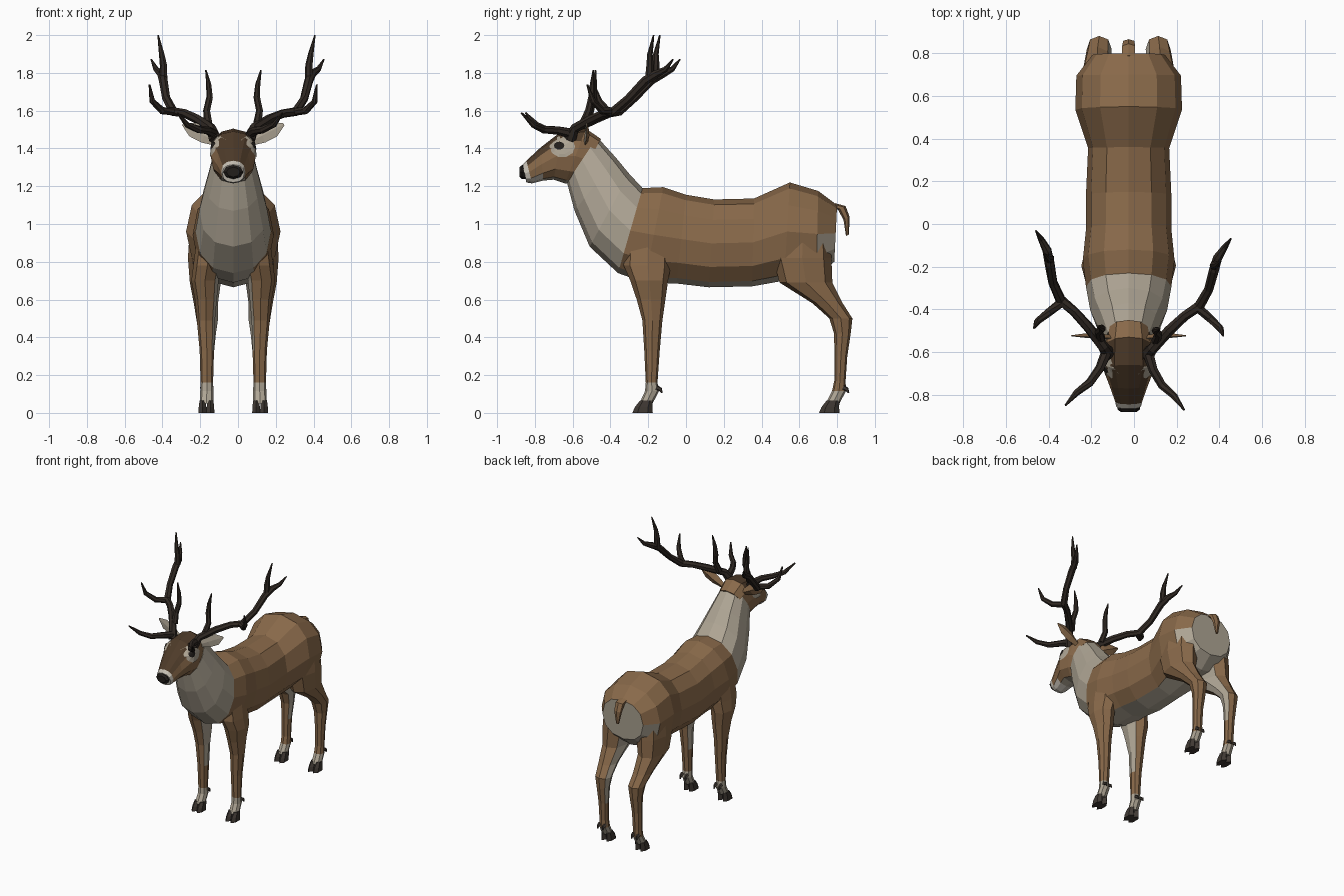
import bpy, bmesh, math
from mathutils import Vector
from mathutils.bvhtree import BVHTree

if "Cube" in bpy.data.objects:
    bpy.data.objects.remove(bpy.data.objects["Cube"])

CX = -0.025  # centre line of the animal


def material(name, rgb):
    m = bpy.data.materials.new(name)
    m.diffuse_color = (*rgb, 1)
    m.use_nodes = True
    m.node_tree.nodes["Principled BSDF"].inputs["Base Color"].default_value = m.diffuse_color
    return m


BROWN, PALE, DARK, ANTLER, HOOF, BLACK, WHITE = range(7)
MATS = [material("brown coat", (0.25, 0.142, 0.068)),
        material("pale coat", (0.43, 0.38, 0.30)),
        material("dark brown coat", (0.075, 0.043, 0.022)),
        material("antler", (0.030, 0.022, 0.017)),
        material("hoof", (0.05, 0.04, 0.033)),
        material("black", (0.016, 0.013, 0.011)),
        material("white muzzle", (0.56, 0.52, 0.45))]


def finish(name, bm, rule, side=1, offset=CX):
    """Colour faces by rule(centre, normal) and make a flat shaded object."""
    bmesh.ops.recalc_face_normals(bm, faces=bm.faces)
    bm.normal_update()
    for f in bm.faces:
        c, n = f.calc_center_median(), f.normal.copy()
        c.x *= side
        n.x *= side
        f.material_index = rule(c, n)
    bmesh.ops.translate(bm, verts=bm.verts, vec=(offset, 0, 0))
    me = bpy.data.meshes.new(name)
    bm.to_mesh(me)
    bm.free()
    for m in MATS:
        me.materials.append(m)
    ob = bpy.data.objects.new(name, me)
    bpy.context.collection.objects.link(ob)
    return ob


def add_loft(bm, rings):
    rows = [[bm.verts.new(p) for p in r] for r in rings]
    n = len(rows[0])
    for a, b in zip(rows, rows[1:]):
        for i in range(n):
            j = (i + 1) % n
            bm.faces.new((a[i], a[j], b[j], b[i]))
    bm.faces.new(rows[0])
    bm.faces.new(rows[-1])


def ring(c, u, v, n=12, power=1.0):
    c, u, v = Vector(c), Vector(u), Vector(v)
    pw = lambda t: math.copysign(abs(t) ** power, t)
    return [c + u * pw(math.sin(a)) + v * pw(math.cos(a))
            for a in (2 * math.pi * k / n for k in range(n))]


def sections(data, power):
    """Rings from top (y, z), bottom (y, z) and half width."""
    out = []
    for ty, tz, by, bz, w in data:
        c = (0, (ty + by) / 2, (tz + bz) / 2)
        out.append(ring(c, (w, 0, 0), (0, (ty - by) / 2, (tz - bz) / 2), 12, power))
    return out


def add_tube(bm, pts, n=7):
    """Tapered tube through (x, y, z, radius) points."""
    ps = [Vector(p[:3]) for p in pts]
    rings = []
    for i, p in enumerate(ps):
        t = (ps[min(i + 1, len(ps) - 1)] - ps[max(i - 1, 0)]).normalized()
        ref = Vector((1, 0, 0)) if abs(t.x) < 0.85 else Vector((0, 1, 0))
        u = t.cross(ref).normalized()
        rings.append(ring(p, u * pts[i][3], t.cross(u) * pts[i][3], n))
    add_loft(bm, rings)


# Neck and torso
NECK = [(-.47, 1.46, -.63, 1.22, .11), (-.37, 1.35, -.59, 1.07, .145),
        (-.30, 1.265, -.51, .88, .18), (-.23, 1.19, -.36, .74, .20)]
TORSO = NECK[-1:] + [
    (-.12, 1.195, -.22, .69, .215), (0, 1.155, -.05, .685, .20), (.15, 1.13, .12, .665, .20),
    (.36, 1.135, .35, .67, .19), (.55, 1.22, .52, .70, .25), (.70, 1.175, .69, .72, .245),
    (.80, 1.10, .785, .80, .17)]


def torso_rule(c, n):
    if n.z < -0.8 and c.z < 0.74:
        return PALE
    if c.y > 0.72 and c.z < 1.07 and n.y > 0.6:
        return PALE
    return BROWN


bm = bmesh.new()
add_loft(bm, sections(NECK, 0.9))
finish("neck", bm, lambda c, n: PALE)
bm = bmesh.new()
add_loft(bm, sections(TORSO, 0.9))
finish("torso", bm, torso_rule)

# Tail
bm = bmesh.new()
add_loft(bm, [ring((0, y, z), (w, 0, 0), (0, d, d * .5), 6) for y, z, w, d in
              ((.77, 1.10, .035, .02), (.825, 1.085, .035, .02), (.85, 1.03, .03, .016),
               (.855, .94, .01, .008))])
finish("tail", bm, lambda c, n: BROWN)

# Head
HEAD = [(-.45, 1.45, -.58, 1.22, .10), (-.53, 1.505, -.64, 1.215, .115),
        (-.66, 1.49, -.70, 1.235, .12), (-.77, 1.405, -.755, 1.23, .088),
        (-.845, 1.335, -.815, 1.215, .064), (-.865, 1.315, -.845, 1.22, .058)]


def head_rule(c, n):
    if c.y < -0.82 or (c.y < -.77 and n.z < -.6):
        return WHITE
    if n.z < -0.7:
        return PALE
    return DARK if n.z > 0.5 and c.y < -0.57 and abs(c.x) < 0.09 else BROWN


bm = bmesh.new()
add_loft(bm, sections(HEAD, 0.85))
bm.normal_update()
head_tree = BVHTree.FromBMesh(bm)
finish("head", bm, head_rule)

# Nose
bm = bmesh.new()
add_loft(bm, [ring((0, y, 1.275), (w, 0, 0), (0, 0, h), 8) for y, w, h in
              ((-.84, .05, .035), (-.868, .053, .037), (-.882, .036, .026))])
finish("nose", bm, lambda c, n: BLACK)


def draped_disc(name, side, cy, cz, ry, rz, lift, mat):
    """Thin plate laid over the side of the head."""
    def spot(r, a):
        y, z = cy + ry * r * math.cos(a), cz + rz * r * math.sin(a)
        hit = head_tree.ray_cast(Vector((1, y, z)), Vector((-1, 0, 0)))[0]
        return Vector((side * ((hit.x if hit else .08) + lift), y, z))
    b = bmesh.new()
    rows = [[b.verts.new(spot(r, k * math.pi / 5)) for k in range(10)] for r in (.35, .7, 1)]
    b.faces.new(rows[0])
    for p, q in zip(rows, rows[1:]):
        for i in range(10):
            j = (i + 1) % 10
            b.faces.new((p[i], p[j], q[j], q[i]))
    finish(name, b, lambda c, n: mat)


# Legs: x, y, z, half width, half depth
FRONT = [(.12, -.20, .95, .07, .12), (.137, -.205, .78, .075, .125), (.15, -.195, .70, .072, .10),
         (.145, -.185, .60, .058, .076), (.145, -.178, .49, .048, .053), (.14, -.18, .33, .038, .041),
         (.14, -.182, .16, .033, .031), (.14, -.18, .115, .035, .037), (.142, -.212, .05, .036, .035)]
HIND = [(.13, .62, .98, .10, .14), (.14, .615, .82, .10, .155), (.148, .635, .69, .082, .14),
        (.145, .75, .58, .064, .08), (.138, .82, .50, .058, .061), (.138, .828, .42, .046, .044),
        (.14, .82, .30, .036, .034), (.14, .815, .17, .033, .030), (.14, .81, .115, .035, .037),
        (.142, .776, .05, .036, .036)]


def leg_rule(c, n):
    if c.z < 0.14:
        return PALE
    return PALE if n.x < -0.6 and 0.3 < c.z < 0.85 else BROWN


# Antler branches: x, y, z, radius
BRANCHES = [
    [(.09, -.61, 1.45, .034), (.115, -.58, 1.51, .026), (.19, -.49, 1.555, .025),
     (.26, -.42, 1.585, .023), (.325, -.37, 1.595, .025), (.365, -.29, 1.665, .022),
     (.385, -.20, 1.76, .024), (.40, -.14, 1.795, .022), (.43, -.09, 1.82, .015),
     (.457, -.05, 1.872, .004)],
    [(.10, -.61, 1.48, .026), (.125, -.68, 1.495, .022), (.17, -.75, 1.50, .020),
     (.23, -.80, 1.525, .016), (.278, -.86, 1.588, .005)],
    [(.13, -.54, 1.53, .023), (.14, -.51, 1.60, .019), (.125, -.495, 1.67, .018),
     (.13, -.49, 1.74, .014), (.146, -.485, 1.815, .004)],
    [(.32, -.38, 1.595, .022), (.38, -.43, 1.60, .020), (.43, -.475, 1.65, .016),
     (.443, -.505, 1.738, .005)],
    [(.385, -.18, 1.77, .022), (.385, -.175, 1.84, .020), (.395, -.175, 1.90, .015),
     (.415, -.155, 2.0, .004)]]

# Paired parts
for side, tag in ((1, "right"), (-1, "left")):
    draped_disc("eye_patch_" + tag, side, -.655, 1.41, .068, .058, .005, PALE)
    draped_disc("eye_" + tag, side, -.672, 1.415, .028, .021, .009, BLACK)

    for leg, data in (("front_leg_", FRONT), ("hind_leg_", HIND)):
        bm = bmesh.new()
        add_loft(bm, [ring((side * x, y, z), (w, 0, 0), (0, d, 0), 8, .9)
                      for x, y, z, w, d in data])
        finish(leg + tag, bm, leg_rule, side)
        # Cloven hoof: two toes, plus two dewclaws
        fy = data[-1][1]
        bm = bmesh.new()
        for toe in (-1, 1):
            tx = side * .142 + toe * .021
            add_loft(bm, [ring((tx, fy + o, z), (w, 0, 0), (0, d, 0), 6) for o, z, w, d in
                          ((.002, .065, .018, .034), (-.012, .03, .023, .047),
                           (-.018, 0, .024, .054))])
            add_tube(bm, [(tx, fy + .055, .135, .014), (tx, fy + .076, .125, .011),
                          (tx, fy + .085, .105, .004)], 5)
        finish(leg.replace("leg", "hoof") + tag, bm, lambda c, n: HOOF)

    # Leaf shaped ear, pale in front
    bm = bmesh.new()
    a, b = Vector((side * .09, -.535, 1.435)), Vector((side * .268, -.525, 1.528))
    across = Vector((-side * .45, 0, .89))
    rows = []
    for t, w, d in ((0, .022, .016), (.35, .04, .02), (.7, .04, .014), (1, .006, .004)):
        c = a.lerp(b, t)
        rows.append([c + across * w, c + Vector((0, -d * .3, 0)), c - across * w,
                     c + Vector((0, d, 0))])
    add_loft(bm, rows)
    finish("ear_" + tag, bm, lambda c, n: PALE if n.y < -.3 else BROWN)

    # Antler, turned slightly with the head
    bm = bmesh.new()
    for path in BRANCHES:
        add_tube(bm, [(side * x + .05 * (y + .5), y - .04 * side * x, z, r)
                      for x, y, z, r in path])
    finish("antler_" + tag, bm, lambda c, n: ANTLER)
